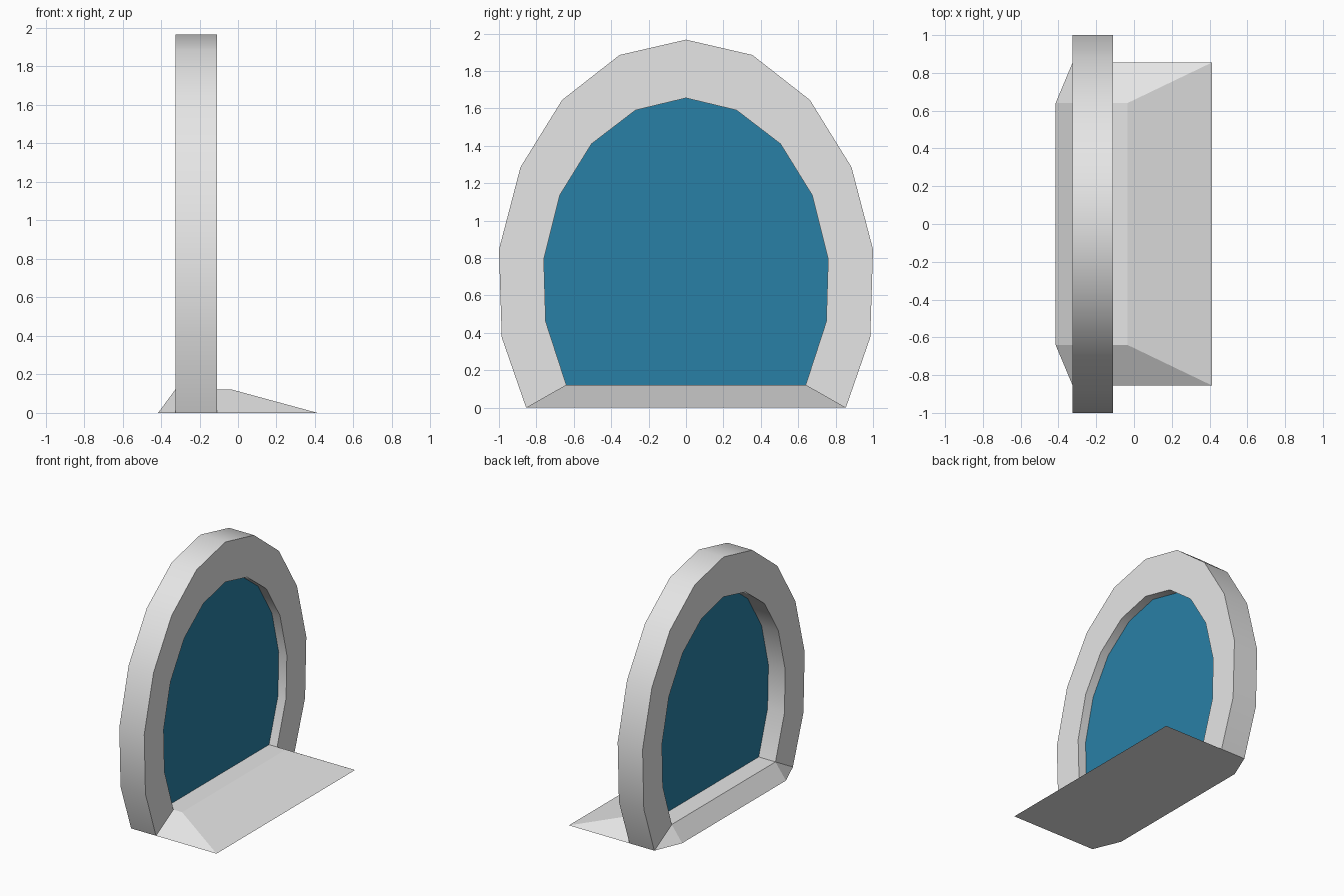
import bpy, bmesh, math

if "Cube" in bpy.data.objects:
    bpy.data.objects.remove(bpy.data.objects["Cube"])

def material(name, rgb):
    m = bpy.data.materials.new(name)
    m.diffuse_color = (*rgb, 1)
    m.use_nodes = True
    m.node_tree.nodes["Principled BSDF"].inputs["Base Color"].default_value = m.diffuse_color
    return m

grey = material("light_grey", (0.79, 0.79, 0.79))
blue = material("deep_blue", (0.022, 0.216, 0.381))

def finish(name, bm, mat):
    bmesh.ops.recalc_face_normals(bm, faces=bm.faces)
    me = bpy.data.meshes.new(name)
    bm.to_mesh(me)
    bm.free()
    me.materials.append(mat)
    ob = bpy.data.objects.new(name, me)
    bpy.context.collection.objects.link(ob)
    return ob

def mirrored(half):
    """Half profile from foot to crown, continued down the other side."""
    return half + [(-y, z) for y, z in reversed(half[:-1])]

# half profiles (y, z) of the arch
outer = mirrored([(0.855, 0), (0.985, 0.375), (1.0, 0.845), (0.885, 1.285),
                  (0.662, 1.645), (0.355, 1.885), (0, 1.967)])
inner = mirrored([(0.64, 0.122), (0.75, 0.46), (0.76, 0.795), (0.675, 1.135),
                  (0.505, 1.41), (0.27, 1.59), (0, 1.655)])
X0, X1 = -0.325, -0.11

# arch frame: a four-cornered section carried along the profile
bm = bmesh.new()
rings = []
for (oy, oz), (iy, iz) in zip(outer, inner):
    rings.append([bm.verts.new(p) for p in
                  ((X0, oy, oz), (X1, oy, oz), (X1, iy, iz), (X0, iy, iz))])
for a, b in zip(rings, rings[1:]):
    for k in range(4):
        n = (k + 1) % 4
        bm.faces.new((a[k], a[n], b[n], b[k]))
bm.faces.new(rings[0])
bm.faces.new(rings[-1])
arch = finish("arch_frame", bm, grey)
bpy.context.view_layer.objects.active = arch
arch.select_set(True)
bpy.ops.object.shade_smooth_by_angle(angle=math.radians(35))
arch.select_set(False)

# pane: single sheet filling the opening
bm = bmesh.new()
bm.faces.new([bm.verts.new((-0.18, y, z)) for y, z in inner])
finish("portal_pane", bm, blue)

# base ramp: hull of the low plateau and its footprint
bm = bmesh.new()
for s in (-1, 1):
    for x, y, z in ((X0, 0.64, 0.122), (-0.035, 0.64, 0.122),
                    (-0.415, 0.64, 0), (X0, 0.855, 0), (0.413, 0.855, 0)):
        bm.verts.new((x, s * y, z))
bmesh.ops.convex_hull(bm, input=bm.verts)
bmesh.ops.dissolve_limit(bm, angle_limit=math.radians(1),
                         verts=bm.verts, edges=bm.edges)
finish("base_ramp", bm, grey)
